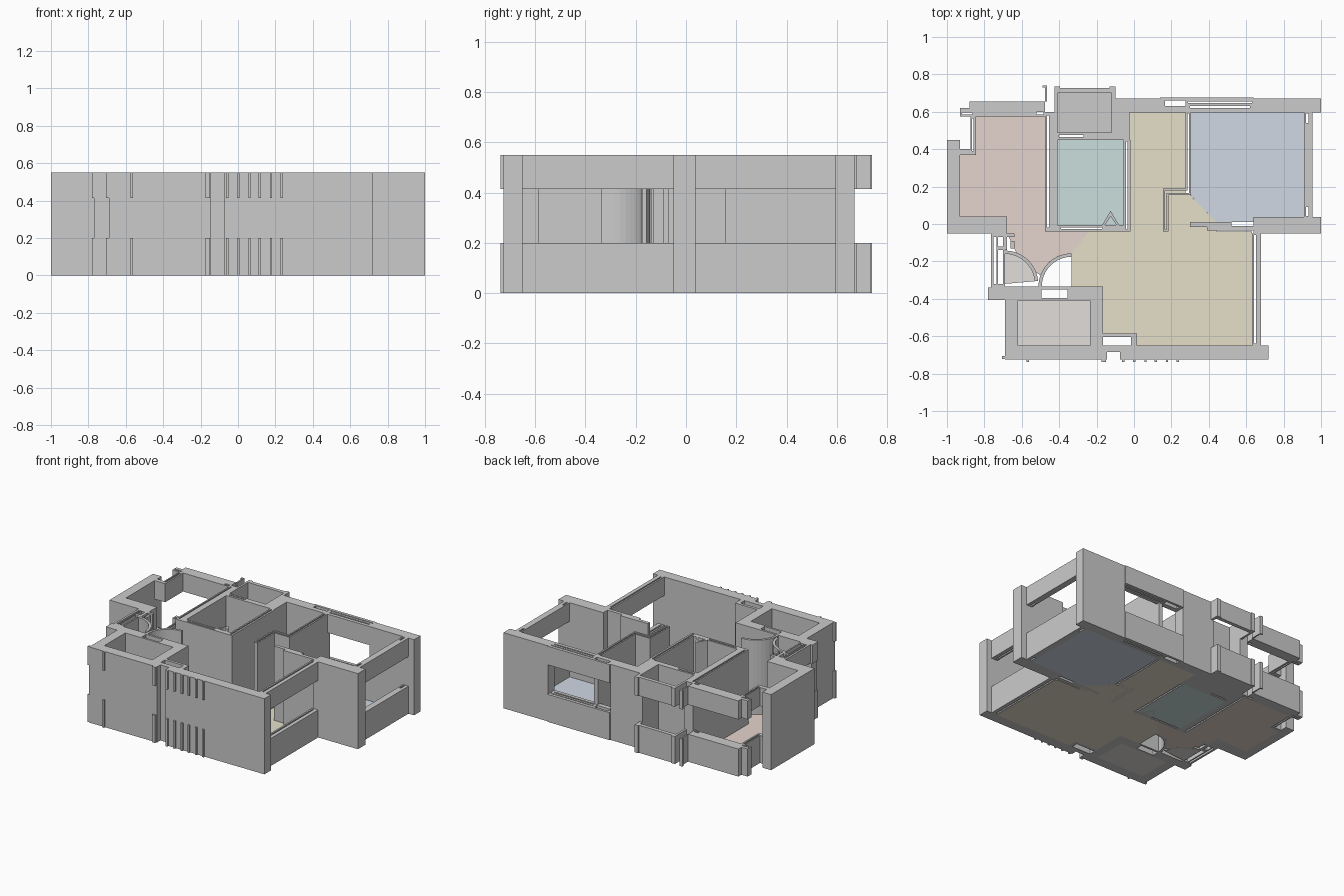
import bpy, bmesh, math

if "Cube" in bpy.data.objects:
    bpy.data.objects.remove(bpy.data.objects["Cube"])

H, SILL, HEAD = 0.55, 0.2, 0.415


def to_object(name, bm):
    bmesh.ops.recalc_face_normals(bm, faces=bm.faces[:])
    me = bpy.data.meshes.new(name)
    bm.to_mesh(me)
    bm.free()
    ob = bpy.data.objects.new(name, me)
    bpy.context.collection.objects.link(ob)
    return ob


def walls(name, rects, holes=(), z0=0.0, z1=H):
    """Union of plan rectangles (x0, y0, x1, y1) minus holes, as a clean prism."""
    every = list(rects) + list(holes)
    xs = sorted({v for r in every for v in (r[0], r[2])})
    ys = sorted({v for r in every for v in (r[1], r[3])})

    def inside(i, j):
        if not (0 <= i < len(xs) - 1 and 0 <= j < len(ys) - 1):
            return False
        cx, cy = (xs[i] + xs[i + 1]) / 2, (ys[j] + ys[j + 1]) / 2
        hit = lambda rs: any(r[0] < cx < r[2] and r[1] < cy < r[3] for r in rs)
        return hit(rects) and not hit(holes)

    bm, cache = bmesh.new(), {}

    def vert(i, j, z):
        if (i, j, z) not in cache:
            cache[i, j, z] = bm.verts.new((xs[i], ys[j], z))
        return cache[i, j, z]

    for i in range(len(xs) - 1):
        for j in range(len(ys) - 1):
            if not inside(i, j):
                continue
            ring = [(i, j), (i + 1, j), (i + 1, j + 1), (i, j + 1)]
            bm.faces.new([vert(*p, z1) for p in ring])
            bm.faces.new([vert(*p, z0) for p in reversed(ring)])
            for k, (di, dj) in enumerate([(0, -1), (1, 0), (0, 1), (-1, 0)]):
                if not inside(i + di, j + dj):
                    a, b = ring[k], ring[(k + 1) % 4]
                    bm.faces.new([vert(*a, z0), vert(*b, z0), vert(*b, z1), vert(*a, z1)])
    bmesh.ops.dissolve_limit(bm, angle_limit=0.01, verts=bm.verts[:], edges=bm.edges[:])
    return to_object(name, bm)


def window(name, rects, holes=()):
    """Wall stretch with an open band between sill and head."""
    walls(name + "_sill", rects, holes, 0, SILL)
    walls(name + "_lintel", rects, holes, HEAD, H)


def prism(name, pts, z1, colour=None):
    bm = bmesh.new()
    low = [bm.verts.new((x, y, 0)) for x, y in pts]
    top = [bm.verts.new((x, y, z1)) for x, y in pts]
    n = len(pts)
    bm.faces.new(low[::-1])
    bm.faces.new(top)
    for i in range(n):
        k = (i + 1) % n
        bm.faces.new([low[i], low[k], top[k], top[i]])
    ob = to_object(name, bm)
    if colour:
        mat = bpy.data.materials.new(name)
        mat.diffuse_color = (*colour, 1)
        mat.use_nodes = True
        mat.node_tree.nodes["Principled BSDF"].inputs["Base Color"].default_value = mat.diffuse_color
        ob.data.materials.append(mat)
    return ob


def arc(cx, cy, r, a0, a1, n=10):
    return [(cx + r * math.cos(math.radians(a0 + (a1 - a0) * i / n)),
             cy + r * math.sin(math.radians(a0 + (a1 - a0) * i / n))) for i in range(n + 1)]


# Outer structural walls
walls("back_wall_right", [(.64, .595, 1, .67)])
walls("back_wall_middle", [(-.10, .595, .14, .67), (-.12, .45, -.025, .67)])
walls("right_pier", [(.64, -.05, 1, .037)])
walls("left_wall", [(-1, -.05, -.93, .45), (-1, -.05, -.68, .04)])
walls("front_wall_and_shaft",
      [(-.69, -.725, .72, -.65), (-.69, -.65, -.62, -.34), (-.69, -.41, -.165, -.335),
       (-.235, -.65, -.165, -.335), (-.165, -.65, .015, -.585), (-.77, -.405, -.69, -.34)],
      [(-.145, -.725, -.075, -.685), (-.495, -.395, -.355, -.35), (-.165, -.65, -.015, -.605)])

# Inner partition walls with thin hollow cores
walls("bath_walls",
      [(-.475, -.04, -.41, .60), (-.41, .45, -.12, .49), (-.055, -.04, -.02, .45),
       (-.41, -.04, -.02, -.005)],
      [(-.465, -.02, -.455, .58), (-.40, .466, -.27, .476), (-.044, -.03, -.034, .44),
       (-.39, -.028, -.17, -.018)])
walls("corridor_walls",
      [(.275, .155, .305, .62), (.155, .155, .305, .19), (.155, -.04, .185, .19)],
      [(.285, .18, .294, .59), (.165, -.03, .175, .165), (.165, .165, .294, .18)])
walls("bedroom_front_partition", [(.30, -.015, .52, .01), (.39, -.035, .64, -.01)])
walls("entry_post", [(-.69, -.14, -.68, -.05), (-.68, -.07, -.64, -.05), (-.66, -.13, -.64, -.09)])

# Window stretches
window("back_window", [(.14, .595, .64, .677)],
       [(.165, .63, .275, .66), (.29, .647, .63, .655), (.30, .62, .62, .63)])
window("bedroom_right_window", [(.91, .037, .955, .595)],
       [(.92, .54, .932, .59), (.92, .042, .932, .09)])
window("living_right_window", [(.63, -.65, .68, -.05)], [(.642, -.64, .652, -.06)])
window("entry_left_window", [(-.765, -.34, -.69, -.05)],
       [(-.75, -.32, -.735, -.07), (-.728, -.32, -.70, -.14), (-.728, -.12, -.70, -.07)])
window("left_room_back_window",
       [(-.88, .575, -.475, .655), (-.93, .575, -.88, .62), (-.875, .37, -.845, .575),
        (-.93, .37, -.845, .40)],
       [(-.866, .39, -.857, .565), (-.92, .585, -.865, .595), (-.52, .585, -.485, .60)])
window("back_fin", [(-.475, .655, -.465, .74), (-.49, .73, -.475, .74)])
window("balcony_wall",
       [(-.425, .70, -.10, .735), (-.425, .60, -.41, .70), (-.12, .67, -.10, .70)],
       [(-.395, .727, -.13, .735)])

# Front facade fins and corner trims
for i, x in enumerate([-.575, -.175, -.065, -.005, .055, .11, .17, .227]):
    w = .025 if i == 1 else .013
    window(f"front_fin_{i}", [(x, -.738, x + w, -.725)])
window("front_left_trim", [(-.705, -.722, -.69, -.705)])
window("entry_corner_trim", [(-.78, -.405, -.77, -.34)])

# Curved door swings and angled bathroom door frame
swings = [("entry_swing", -.333, -.335, 90, 180), ("closet_swing", -.69, -.32, 90, 5)]
for name, cx, cy, a0, a1 in swings:
    prism(name, arc(cx, cy, .178, a0, a1) + arc(cx, cy, .160, a1, a0), H)
prism("bath_door_frame", [(-.17, -.005), (-.125, .07), (-.08, -.005), (-.095, -.005),
                          (-.125, .04), (-.155, -.005)], H)

# Coloured floors
T = 0.01
prism("living_floor",
      [(-.025, .595), (.275, .595), (.275, .155), (.30, .155), (.44, .01), (.44, -.04),
       (.63, -.04), (.63, -.65), (.015, -.65), (.015, -.585), (-.165, -.585),
       (-.165, -.335), (-.333, -.335), (-.333, -.157), (-.24, -.04), (-.025, -.04)],
      T, (.79, .745, .59))
prism("bedroom_floor",
      [(.305, .595), (.91, .595), (.91, .037), (.64, .037), (.64, .01), (.44, .01), (.305, .15)],
      T, (.63, .69, .78))
prism("left_room_floor",
      [(-.845, .575), (-.475, .575), (-.475, -.04), (-.24, -.04), (-.333, -.157)]
      + arc(-.333, -.335, .178, 95, 160, 7) + arc(-.69, -.32, .178, 20, 70, 6)
      + [(-.64, -.13), (-.68, -.05), (-.68, .04), (-.93, .04), (-.93, .37), (-.845, .37)],
      T, (.785, .665, .61))
prism("bath_floor", [(-.41, -.005), (-.055, -.005), (-.055, .45), (-.41, .45)], T, (.60, .74, .73))
prism("balcony_floor", [(-.41, .49), (-.12, .49), (-.12, .70), (-.41, .70)], T, (.65, .65, .65))
prism("shaft_floor", [(-.62, -.65), (-.235, -.65), (-.235, -.41), (-.62, -.41)], T, (.75, .73, .71))
prism("closet_floor", [(-.69, -.32)] + arc(-.69, -.32, .16, 5, 90), T, (.75, .73, .71))
